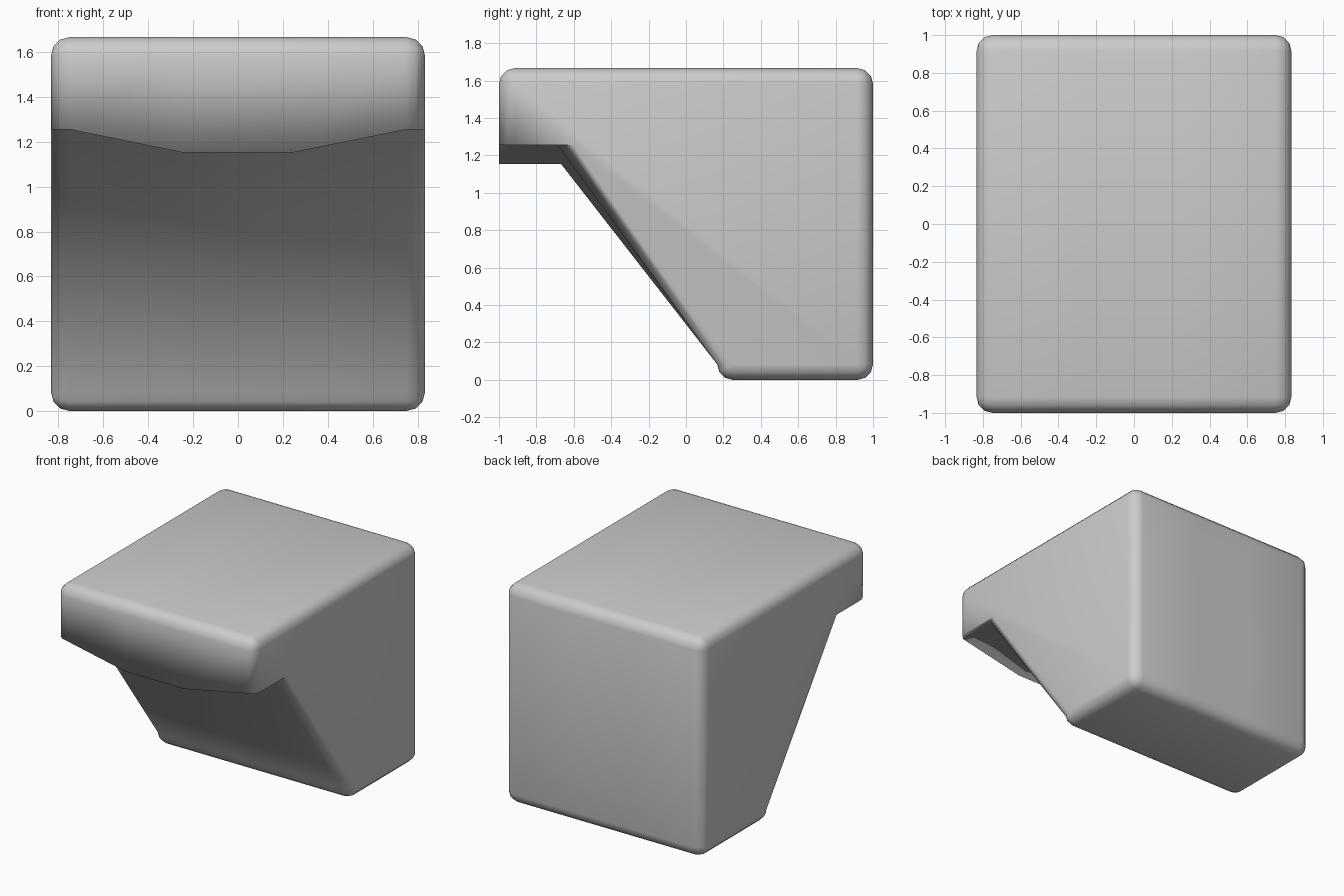
import bpy, bmesh
from math import sin, cos, pi

if "Cube" in bpy.data.objects:
    bpy.data.objects.remove(bpy.data.objects["Cube"])

R = 1 / 12          # edge rounding radius
SEG = 3             # segments per rounded edge
HALF_X = 10 / 12


def arc(cy, cz, r, start):
    """Quarter arc in the side plane, counter-clockwise."""
    return [(cy + r * cos(start + pi / 2 * i / SEG),
             cz + r * sin(start + pi / 2 * i / SEG)) for i in range(SEG + 1)]


def section(inset, inner_y, under_z):
    """Side profile: block with an overhanging lip and sloping front."""
    r = R - inset
    pts = arc(0.25, R, r, pi)                 # front foot
    pts += arc(1 - R, R, r, 1.5 * pi)         # back foot
    pts += arc(1 - R, 20 / 12 - R, r, 0)      # top back
    pts += arc(-1 + R, 20 / 12 - R, r, pi / 2)  # top front
    pts += [(-1 + inset, under_z), (inner_y + inset, under_z)]
    return pts


# Stations across the width: rounded side, then the bulging middle
stations = []
for i in range(SEG + 1):
    a = pi / 2 * i / SEG
    stations.append((HALF_X - R + R * cos(a), section(R * (1 - sin(a)), -0.687, 1.255)))
stations.append((0.25, section(0, -0.667, 1.153)))
stations += [(-x, pts) for x, pts in reversed(stations)]

# Loft the stations into one closed body
bm = bmesh.new()
rings = [[bm.verts.new((x, y, z)) for y, z in pts] for x, pts in stations]
n = len(rings[0])
for a, b in zip(rings, rings[1:]):
    for i in range(n):
        j = (i + 1) % n
        bm.faces.new((a[i], a[j], b[j], b[i]))
bm.faces.new(rings[0])
bm.faces.new(rings[-1])
bmesh.ops.remove_doubles(bm, verts=bm.verts, dist=0.0005)
bmesh.ops.recalc_face_normals(bm, faces=bm.faces)
for f in bm.faces:
    f.smooth = True

mesh = bpy.data.meshes.new("overhanging_block")
bm.to_mesh(mesh)
bm.free()
bpy.context.collection.objects.link(bpy.data.objects.new("overhanging_block", mesh))
